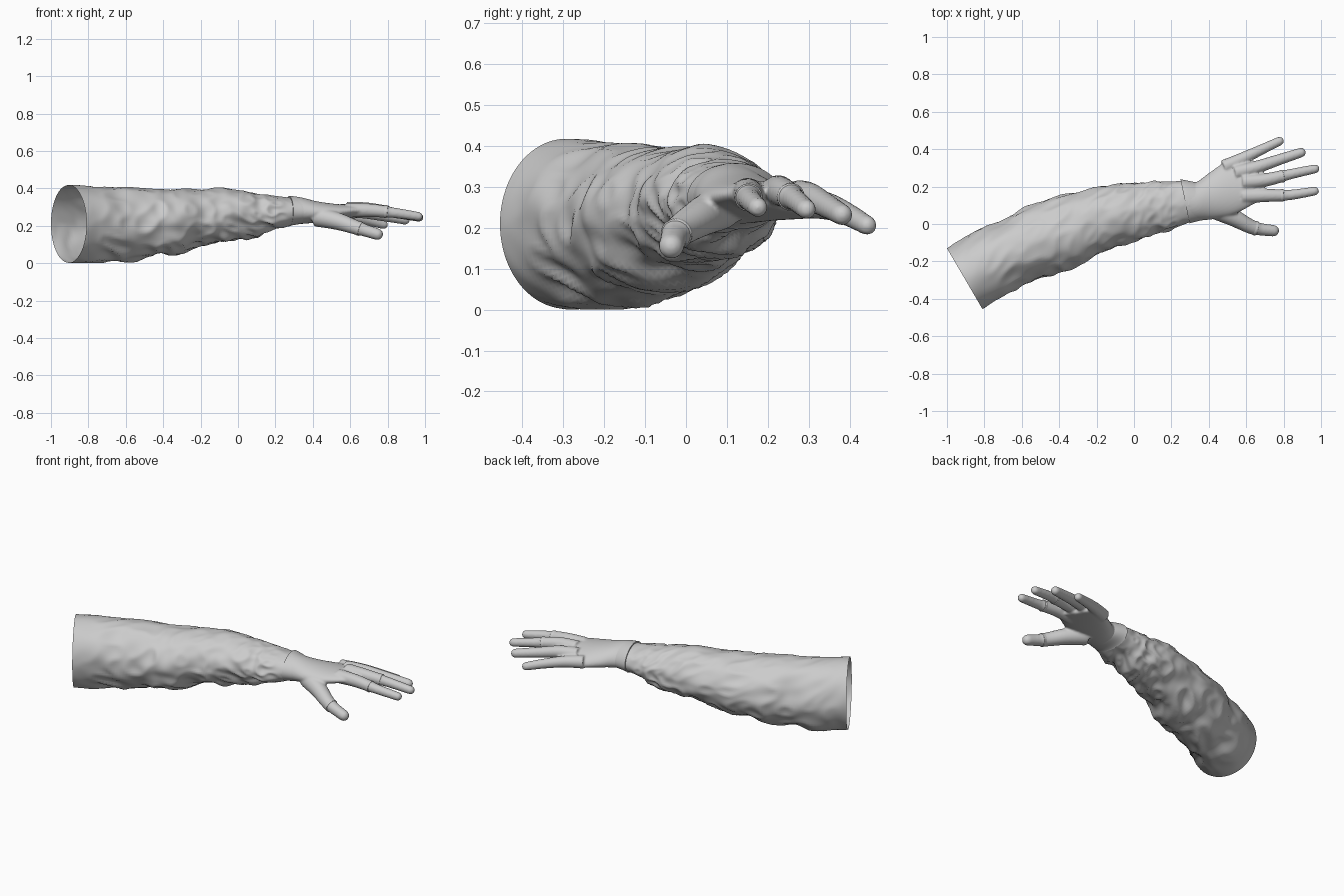
import bpy, bmesh, math
from mathutils import Vector, noise

if "Cube" in bpy.data.objects:
    bpy.data.objects.remove(bpy.data.objects["Cube"])


def spline(rows, per):
    """Catmull-Rom interpolation of rows of numbers."""
    out = []
    for i in range(len(rows) - 1):
        p = [rows[max(0, min(len(rows) - 1, i + k))] for k in (-1, 0, 1, 2)]
        for j in range(per):
            t = j / per
            out.append([0.5 * (2 * b + (c - a) * t + (2 * a - 5 * b + 4 * c - d) * t * t
                               + (3 * b - a - 3 * c + d) * t ** 3) for a, b, c, d in zip(*p)])
    return out + [list(rows[-1])]


def section(row, n, grow=0.0, dome=0.0):
    """Oval ring between a left and a right point with half-height t."""
    L, R, t = Vector(row[0:3]), Vector(row[3:6]), row[6]
    c, h = (L + R) / 2, (R - L) / 2
    h = h * (1 + grow / h.length)
    ring = []
    for k in range(n):
        a = 2 * math.pi * k / n
        lift = t * math.sin(a) + dome * (1 - math.cos(a) ** 2)
        ring.append(c + h * math.cos(a) + Vector((0, 0, lift + grow * math.sin(a))))
    return ring


def loft(bm, rings, capped):
    vs = [[bm.verts.new(p) for p in r] for r in rings]
    n = len(vs[0])
    for a, b in zip(vs, vs[1:]):
        for k in range(n):
            bm.faces.new((a[k], a[(k + 1) % n], b[(k + 1) % n], b[k]))
    if capped:
        bm.faces.new(vs[0])
        bm.faces.new(vs[-1])


def finish(bm, name):
    bmesh.ops.recalc_face_normals(bm, faces=bm.faces[:])
    for f in bm.faces:
        f.smooth = True
    me = bpy.data.meshes.new(name)
    bm.to_mesh(me)
    bm.free()
    ob = bpy.data.objects.new(name, me)
    bpy.context.collection.objects.link(ob)
    return ob


def round_ring(c, d, r, n=20):
    q = d.to_track_quat('Z', 'Y')
    return [c + q @ Vector((r * math.cos(2 * math.pi * k / n), r * math.sin(2 * math.pi * k / n), 0))
            for k in range(n)]


def finger_path(pts):
    return [(Vector(p[:3]), p[3]) for p in spline(pts, 8)]


def add_finger(bm, pts, rim):
    """Rounded digit; thinner beyond the glove opening."""
    path = finger_path(pts)
    rings = []
    for i, (c, r) in enumerate(path):
        d = (path[min(i + 1, len(path) - 1)][0] - path[max(i - 1, 0)][0]).normalized()
        bare = rim is not None and i > rim
        r = r - 0.003 if bare else r
        rings.append(round_ring(c, d, r))
    for s in (0.3, 0.55, 0.75, 0.9, 0.98):
        rings.append(round_ring(c + d * r * s, d, r * math.sqrt(1 - s * s)))
    loft(bm, rings, True)


# Sleeve: left edge, right edge and half-height of each cross-section
SLEEVE = [
    (-1.00, -.13, .21, -.81, -.455, .21, .208),
    (-.88, -.06, .207, -.70, -.385, .207, .205),
    (-.72, .01, .207, -.56, -.31, .207, .200),
    (-.57, .09, .215, -.42, -.265, .215, .183),
    (-.41, .145, .222, -.31, -.235, .222, .170),
    (-.27, .18, .24, -.20, -.165, .24, .153),
    (-.14, .20, .255, -.09, -.12, .255, .145),
    (-.03, .22, .257, .02, -.085, .257, .130),
    (.08, .22, .26, .12, -.055, .26, .113),
    (.17, .225, .27, .21, -.025, .27, .090),
    (.26, .232, .275, .305, .012, .275, .074)]
N = 88
rings = []
rows = spline(SLEEVE, 10)
for i, row in enumerate(rows):
    s = i / (len(rows) - 1)
    fade = min(1, s * 7) * min(1, (1 - s) * 8)
    ring = section(row, N)
    c = (Vector(row[0:3]) + Vector(row[3:6])) / 2
    for k, p in enumerate(ring):
        a = 2 * math.pi * k / N
        u = s * 11 + 0.9 * math.sin(a + 1.0)          # slanted folds
        f = noise.noise(Vector((u, 1.2 * math.cos(a), 1.2 * math.sin(a))))
        g = 0.5 - 2 * abs(noise.noise(Vector((u * 1.3 + 9, 1.9 * math.cos(a), 1.9 * math.sin(a)))))
        amp = 0.017 - 0.008 * math.sin(a)             # underside is more crumpled
        p += (p - c).normalized() * fade * amp * (f + 0.7 * g)
        p.z = max(p.z, 0)
    rings.append(ring)
bm = bmesh.new()
loft(bm, rings, False)
finish(bm, "sleeve")

# Gloved palm
PALM = [
    (.26, .228, .27, .30, .012, .275, .074),
    (.33, .222, .262, .355, .020, .275, .068),
    (.40, .270, .252, .44, .030, .272, .054),
    (.49, .332, .243, .54, .055, .275, .042),
    (.56, .358, .238, .635, .105, .282, .033),
    (.60, .350, .238, .68, .125, .280, .024)]
bm = bmesh.new()
loft(bm, [section(r, 40, 0.002, 0.012) for r in spline(PALM, 6)], True)

# Digits: points with radius, and where the glove ends (None = covered)
DIGITS = {
    "thumb": ([(.42, .085, .25, .055), (.53, .035, .225, .047), (.64, -.02, .188, .038),
               (.745, -.036, .155, .034)], 17),
    "index_finger": ([(.58, .15, .283, .040), (.70, .153, .283, .036), (.83, .155, .270, .031),
                      (.965, .176, .25, .027)], 14),
    "middle_finger": ([(.58, .225, .29, .040), (.70, .235, .288, .036), (.83, .265, .270, .031),
                       (.968, .295, .245, .027)], 14),
    "ring_finger": ([(.54, .275, .28, .038), (.65, .302, .276, .035), (.77, .342, .255, .030),
                     (.893, .382, .232, .026)], None),
    "little_finger": ([(.48, .305, .26, .038), (.58, .350, .252, .033), (.68, .397, .232, .028),
                       (.778, .443, .206, .024)], None)}
for pts, rim in DIGITS.values():
    add_finger(bm, pts, rim)
hand = finish(bm, "gloved_hand")
m = hand.modifiers.new("fuse", 'REMESH')
m.mode = 'VOXEL'
m.voxel_size = 0.0065
m.use_smooth_shade = True
m = hand.modifiers.new("soften", 'SMOOTH')
m.factor = 0.5
m.iterations = 7

# Rolled glove edges where fingertips are bare
for name, (pts, rim) in DIGITS.items():
    if rim is None:
        continue
    path = finger_path(pts)
    c, r = path[rim]
    d = (path[rim + 1][0] - path[rim - 1][0]).normalized()
    bm = bmesh.new()
    loft(bm, [round_ring(c + d * o, d, r + e, 32) for o, e in
              ((-.022, -.003), (-.012, .001), (-.002, .002), (.001, .001), (.001, -.006))], False)
    finish(bm, name + "_glove_edge")

# Glove cuff overlapping the sleeve end
CUFF = [(.25, .233, .272, .295, .010, .275, .074),
        (.275, .230, .270, .315, .013, .275, .073),
        (.33, .222, .262, .355, .020, .275, .068)]
rows = spline(CUFF, 4)
bm = bmesh.new()
grows = [.007 - .006 * i / (len(rows) - 1) for i in range(len(rows))]
outer = [section(r, 48, g, 0.004 + 0.008 * i / 8) for i, (r, g) in enumerate(zip(rows, grows))]
loft(bm, [section(rows[0], 48, -.004)] + outer, False)
cuff = finish(bm, "glove_cuff")
bpy.context.view_layer.objects.active = cuff
cuff.select_set(True)
bpy.ops.object.shade_smooth_by_angle()
